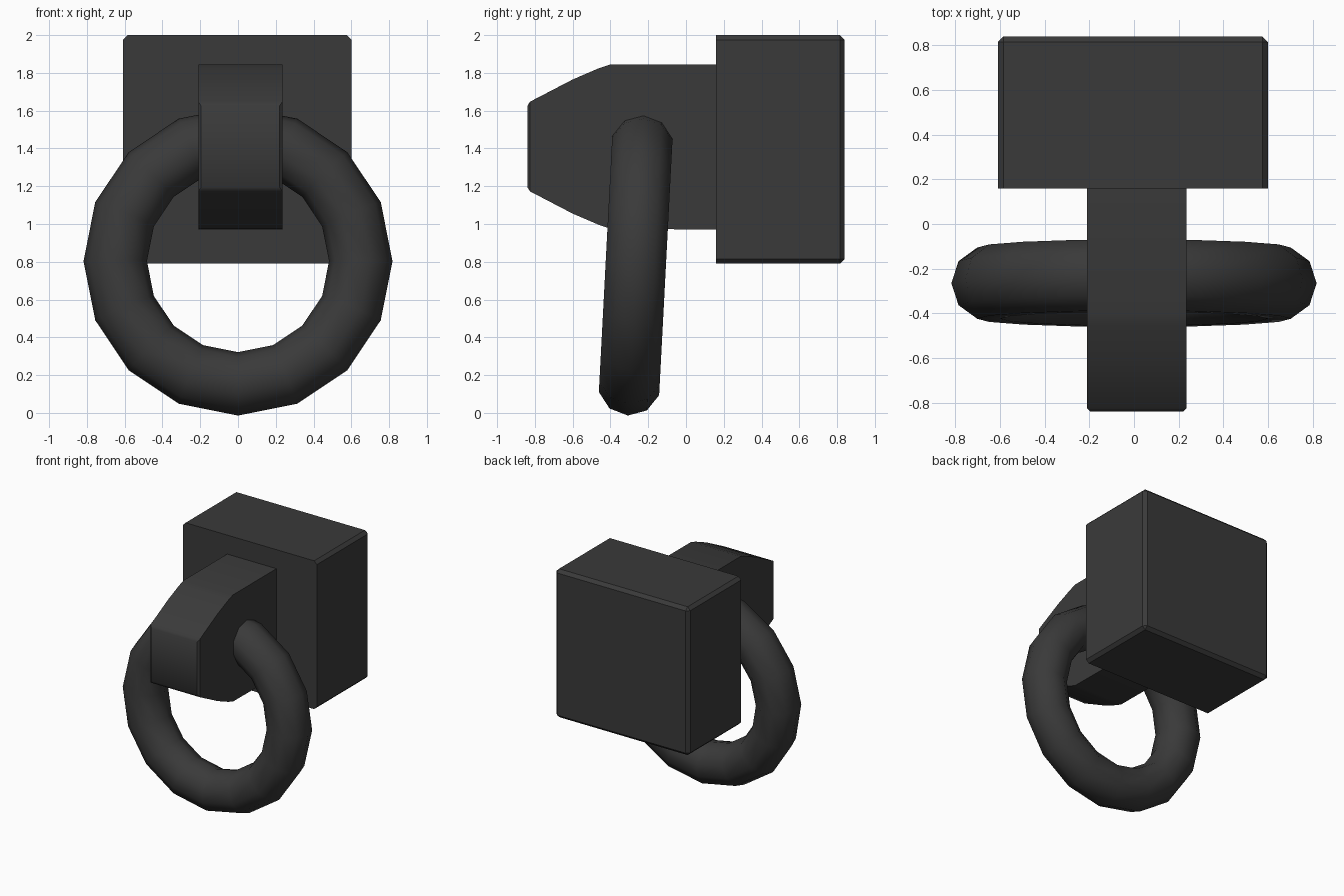
import bpy, bmesh, math

if "Cube" in bpy.data.objects:
    bpy.data.objects.remove(bpy.data.objects["Cube"])

dark = bpy.data.materials.new("dark_iron")
dark.diffuse_color = (0.042, 0.042, 0.042, 1)
dark.use_nodes = True
dark.node_tree.nodes["Principled BSDF"].inputs["Base Color"].default_value = dark.diffuse_color


def prism(name, profile, x0, x1, bevel_test, width):
    """Extrude a (y, z) profile along x and bevel the chosen edges."""
    bm = bmesh.new()
    face = bm.faces.new([bm.verts.new((x0, y, z)) for y, z in profile])
    ext = bmesh.ops.extrude_face_region(bm, geom=[face])["geom"]
    bmesh.ops.translate(bm, vec=(x1 - x0, 0, 0),
                        verts=[v for v in ext if isinstance(v, bmesh.types.BMVert)])
    bmesh.ops.recalc_face_normals(bm, faces=bm.faces)
    edges = [e for e in bm.edges if bevel_test(e)]
    bmesh.ops.bevel(bm, geom=edges, offset=width, segments=1, affect='EDGES')
    me = bpy.data.meshes.new(name)
    bm.to_mesh(me)
    bm.free()
    ob = bpy.data.objects.new(name, me)
    bpy.context.collection.objects.link(ob)
    finish(ob, 35)
    return ob


def finish(ob, angle):
    ob.data.materials.append(dark)
    bpy.ops.object.select_all(action='DESELECT')
    ob.select_set(True)
    bpy.context.view_layer.objects.active = ob
    bpy.ops.object.shade_smooth_by_angle(angle=math.radians(angle))


# wall block, chamfered round the back and along the sides
prism("wall_block", [(0.16, 0.79), (0.84, 0.79), (0.84, 2.0), (0.16, 2.0)], -0.61, 0.6,
      lambda e: all(v.co.y > 0.5 for v in e.verts)
      or abs(e.verts[0].co.y - e.verts[1].co.y) > 0.3, 0.025)

# tapered lug reaching forward from the block
prism("lug", [(0.2, 0.97), (-0.40, 0.975), (-0.46, 0.995), (-0.60, 1.055), (-0.84, 1.18),
              (-0.84, 1.64), (-0.60, 1.765), (-0.46, 1.825), (-0.40, 1.845), (0.2, 1.845)],
      -0.21, 0.235, lambda e: all(v.co.y < -0.8 for v in e.verts), 0.015)

# ring hanging through the lug, leaning slightly forward at the bottom
bpy.ops.mesh.primitive_torus_add(major_segments=16, minor_segments=10,
                                 major_radius=0.65, minor_radius=0.168,
                                 location=(0, -0.265, 0.803),
                                 rotation=(math.radians(87), 0, 0))
ring = bpy.context.object
ring.name = "ring"
finish(ring, 60)
